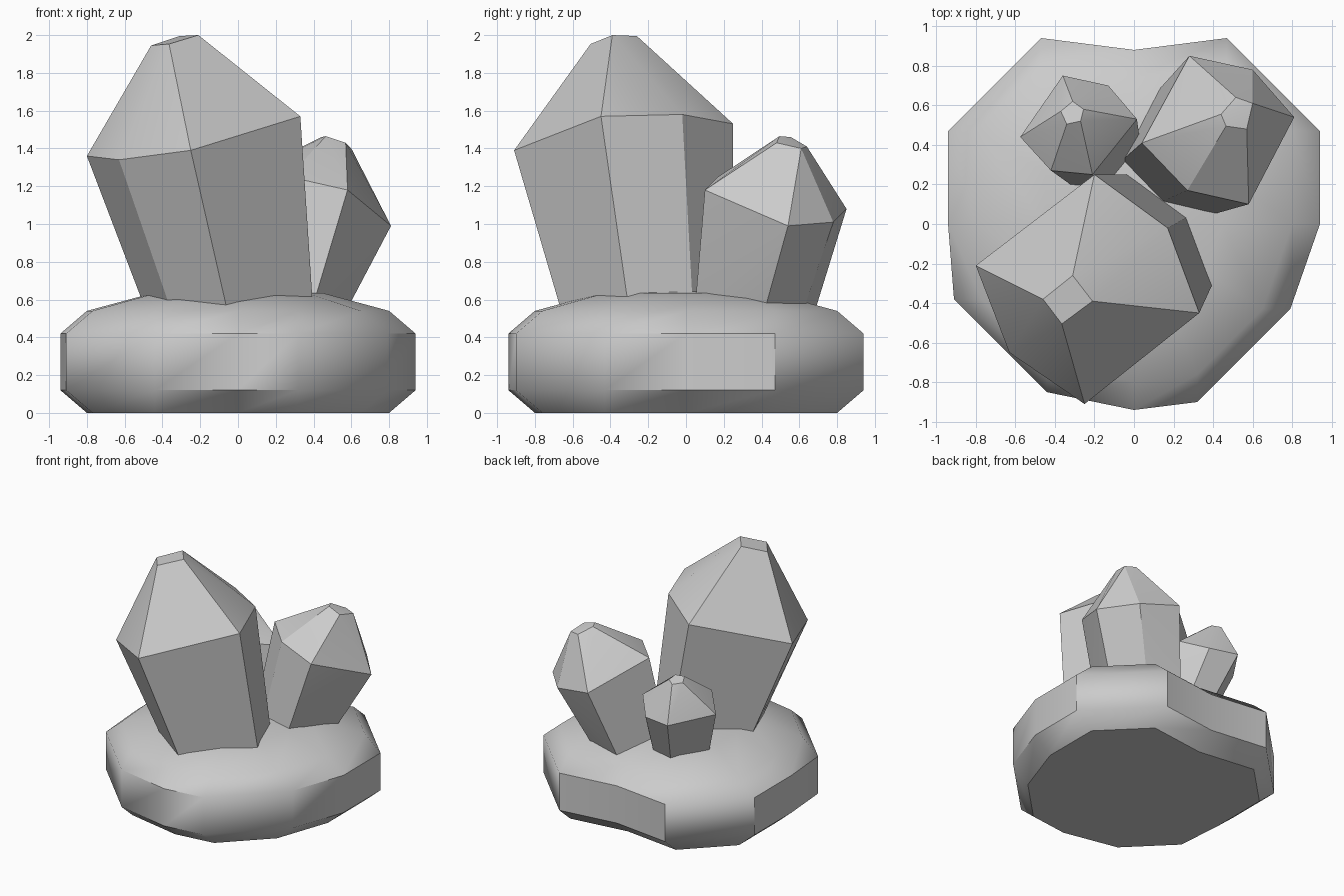
import bpy, bmesh, math
from mathutils import Vector

if "Cube" in bpy.data.objects:
    bpy.data.objects.remove(bpy.data.objects["Cube"])


def finish(name, bm, angle):
    bmesh.ops.recalc_face_normals(bm, faces=bm.faces)
    mesh = bpy.data.meshes.new(name)
    bm.to_mesh(mesh)
    bm.free()
    ob = bpy.data.objects.new(name, mesh)
    bpy.context.collection.objects.link(ob)
    bpy.ops.object.select_all(action='DESELECT')
    ob.select_set(True)
    bpy.context.view_layer.objects.active = ob
    bpy.ops.object.shade_smooth_by_angle(angle=math.radians(angle))
    return ob


# Rock base: stacked rings with chamfered rims and a shallow domed top
outer = [(.94, .47), (.47, .94), (0, .88), (-.47, .94), (-.94, .47), (-.94, 0),
         (-.91, -.38), (-.44, -.85), (0, -.94), (.32, -.9), (.79, -.43), (.94, 0)]


def inset(p):
    # pull the dominant axis inward
    x, y = p
    if abs(x) > abs(y):
        return (x - math.copysign(.14, x), y)
    return (x, y - math.copysign(.14, y))


inner = [inset(p) for p in outer]
crown = [(x * .56, y * .56) for x, y in inner]
bm = bmesh.new()
rings = [[bm.verts.new((x, y, z)) for x, y in pts]
         for pts, z in ((inner, 0), (outer, .12), (outer, .42), (inner, .54), (crown, .635))]
n = len(outer)
for a, b in zip(rings, rings[1:]):
    for i in range(n):
        j = (i + 1) % n
        bm.faces.new((a[i], a[j], b[j], b[i]))
bm.faces.new(rings[0][::-1])
centre = bm.verts.new((0, 0, .65))
for i in range(n):
    bm.faces.new((rings[-1][i], rings[-1][(i + 1) % n], centre))
finish("rock_base", bm, 40)


# Crystals: hull of a tip facet, a six-sided shoulder and a foot sunk in the rock
def crystal(name, shoulder, tip, scale, shift, foot_z):
    bm = bmesh.new()
    for p in tip:
        bm.verts.new(p)
    for p in shoulder:
        s = Vector(p)
        foot = Vector((s.x * scale + shift[0], s.y * scale + shift[1], foot_z))
        bm.verts.new(s)
        bm.verts.new(s.lerp(foot, 1.15))
    bmesh.ops.convex_hull(bm, input=bm.verts)
    bmesh.ops.dissolve_limit(bm, angle_limit=math.radians(4), verts=bm.verts, edges=bm.edges)
    finish(name, bm, 25)


crystal("large_crystal",
        [(-.8, -.21, 1.36), (-.63, -.65, 1.34), (-.25, -.91, 1.39),
         (.33, -.45, 1.57), (.17, -.02, 1.58), (-.2, .25, 1.53)],
        [(-.46, -.38, 1.945), (-.365, -.505, 1.953), (-.21, -.39, 2), (-.31, -.26, 1.995)],
        .8, (.13, .05), .6)
crystal("medium_crystal",
        [(.28, .85, 1.08), (.6, .78, 1.01), (.81, .54, .99),
         (.58, .1, 1.18), (.27, .17, 1.25), (.04, .41, 1.26)],
        [(.44, .555, 1.46), (.465, .495, 1.465), (.57, .48, 1.43),
         (.6, .61, 1.4), (.515, .64, 1.41)],
        .87, (-.095, -.035), .61)
crystal("small_crystal",
        [(-.36, .75, .95), (-.13, .7, .94), (.015, .53, 1.02),
         (-.21, .25, 1.08), (-.42, .27, 1.07), (-.575, .44, .98)],
        [(-.31, .62, 1.22), (-.255, .58, 1.23), (-.27, .52, 1.25),
         (-.34, .505, 1.25), (-.37, .57, 1.23)],
        .8, (.02, -.02), .61)
